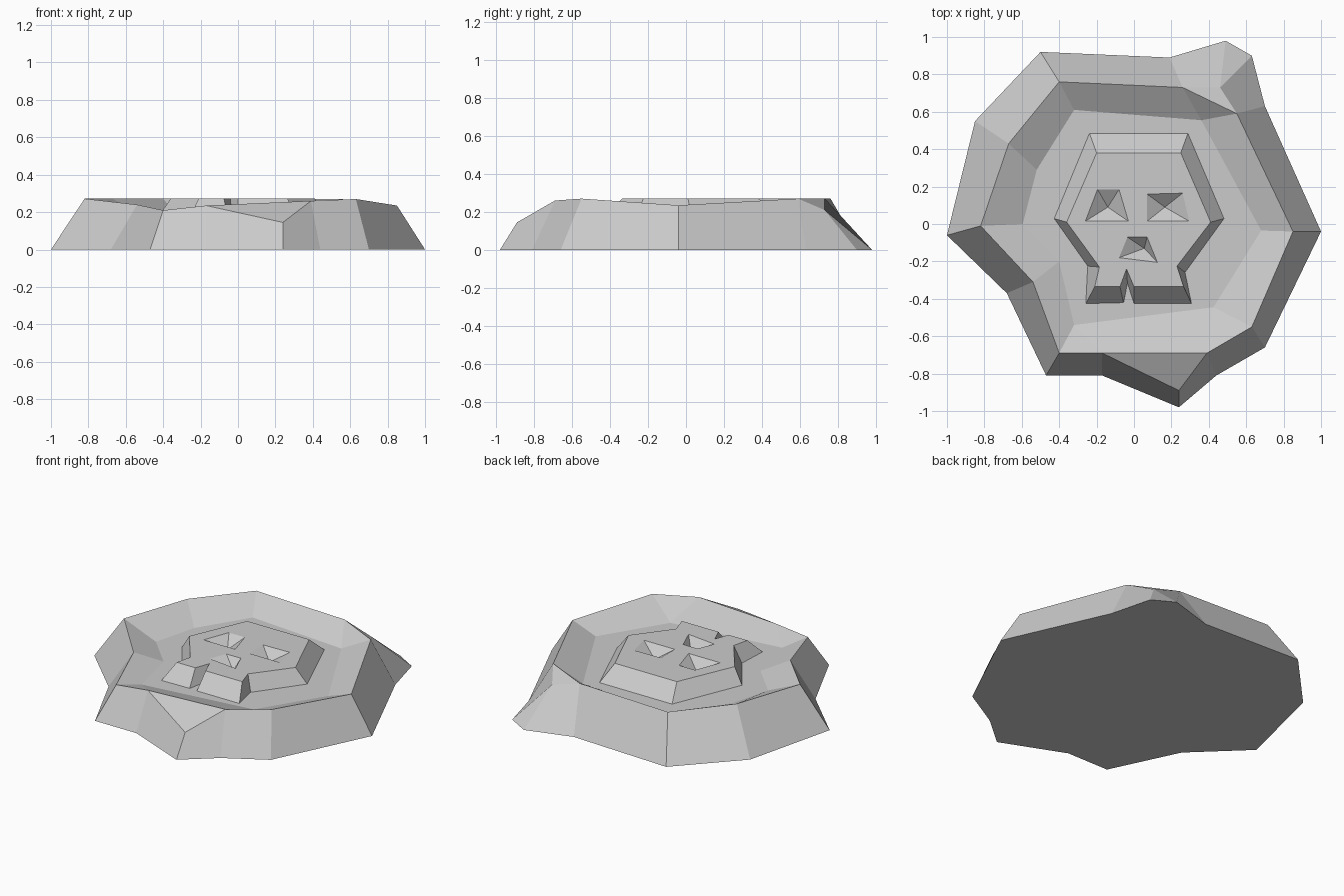
import bpy
import bmesh

default = bpy.data.objects.get("Cube")
if default:
    bpy.data.objects.remove(default, do_unlink=True)

stone = bpy.data.materials.new("stone grey")
stone.use_nodes = True
stone_colour = (0.6, 0.6, 0.6, 1)
stone.diffuse_color = stone_colour
stone.node_tree.nodes["Principled BSDF"].inputs["Base Color"].default_value = stone_colour

FLOOR = 0.175
TOP = 0.272
PIT = 0.21


def finish(name, bm):
    """Clean the mesh and turn it into a flat shaded object."""
    bmesh.ops.remove_doubles(bm, verts=bm.verts, dist=0.0005)
    bmesh.ops.recalc_face_normals(bm, faces=bm.faces)
    mesh = bpy.data.meshes.new(name)
    bm.to_mesh(mesh)
    bm.free()
    mesh.materials.append(stone)
    obj = bpy.data.objects.new(name, mesh)
    bpy.context.collection.objects.link(obj)
    return obj


def ring(bm, points, z=None):
    return [bm.verts.new((p[0], p[1], p[2] if z is None else z)) for p in points]


def close_loop(bm, verts):
    return [bm.edges.new((v, verts[i - 1])) for i, v in enumerate(verts)]


def add_face(bm, corners):
    """Make a face, skipping corners that share a position."""
    kept = []
    for v in corners:
        if all((v.co - k.co).length > 0.0005 for k in kept):
            kept.append(v)
    if len(kept) > 2:
        bm.faces.new(kept)


def bridge(bm, lower, upper):
    for i in range(len(lower)):
        add_face(bm, (lower[i - 1], lower[i], upper[i], upper[i - 1]))


# Rim corners, counterclockwise from the +x side
east = (.85, -.04, .235)
north_east = (.55, .59, .27)
north = (.26, .73, .272)
north_west = (-.40, .76, .272)
west_upper = (-.67, .43, .272)
west = (-.82, -.01, .272)
west_lower = (-.54, -.31, .24)
south_west = (-.40, -.69, .21)
south = (-.17, -.69, .235)
south_mid = (.39, -.69, .26)
south_east = (.63, -.55, .27)
notch = (.46, .73, .21)
spur = (.24, -.89, .145)

# Floor corners of the recess
f_e, f_ne, f_nw = (.68, -.035), (.36, .555), (-.32, .61)
f_wu, f_w, f_wl = (-.52, .29), (-.595, 0), (-.40, -.20)
f_sw, f_se = (-.32, -.54), (.425, -.445)

# Each rib runs from the ground over the shoulder and rim to the floor
ribs = [
    ((1, -.04), east, east, f_e),
    ((.70, .63), north_east, north_east, f_ne),
    ((.63, .90), notch, north_east, f_ne),
    ((.49, .98), notch, north, f_ne),
    ((.19, .89), north, north, f_ne),
    ((-.50, .92), north_west, north_west, f_nw),
    ((-.85, .55), west_upper, west_upper, f_wu),
    ((-1, -.06), west, west, f_w),
    ((-.68, -.37), west_lower, west_lower, f_wl),
    ((-.47, -.81), south_west, south_west, f_sw),
    ((-.17, -.81), south, south, f_sw),
    ((.24, -.98), spur, south_mid, f_se),
    ((.44, -.81), south_mid, south_mid, f_se),
    ((.70, -.66), south_east, south_east, f_se),
]

# Stone slab with a sunken top
bm = bmesh.new()
base, shoulder, rim, floor = zip(*ribs)
rings = [ring(bm, base, 0), ring(bm, shoulder), ring(bm, rim), ring(bm, floor, FLOOR)]
for lower, upper in zip(rings, rings[1:]):
    bridge(bm, lower, upper)
add_face(bm, rings[0][::-1])
add_face(bm, rings[-1])
finish("stone_slab", bm)

# Carved skull: foot outline and the matching top outline
foot = [(-.24, .49), (-.43, .03), (-.25, -.225), (-.26, -.43), (-.055, -.425),
        (-.035, -.32), (0, -.43), (.31, -.43), (.275, -.26), (.485, .03), (.29, .49)]
crown = [(-.20, .38), (-.36, .01), (-.185, -.23), (-.21, -.335), (-.075, -.335),
         (-.04, -.24), (0, -.335), (.265, -.335), (.23, -.225), (.41, .01), (.25, .38)]

# Eye and nose sockets: rim corners and the deepest point
sockets = [
    ([(-.195, .185), (-.08, .185), (-.03, .015), (-.26, .015)], (-.14, .09)),
    ([(.07, .16), (.26, .165), (.295, .015), (.07, .015)], (.165, .09)),
    ([(-.035, -.07), (.07, -.07), (.125, -.205), (-.08, -.18)], (.055, -.13)),
]

bm = bmesh.new()
low = ring(bm, foot, FLOOR - .005)
high = ring(bm, crown, TOP)
edges = close_loop(bm, high)
loops = []
for corners, deepest in sockets:
    loop = ring(bm, corners, TOP)
    edges += close_loop(bm, loop)
    loops.append((loop, deepest))
bmesh.ops.triangle_fill(bm, edges=edges, use_beauty=True, use_dissolve=False)
bridge(bm, low, high)
for loop, deepest in loops:
    bottom = bm.verts.new((*deepest, PIT))
    for i, v in enumerate(loop):
        bm.faces.new((loop[i - 1], v, bottom))
add_face(bm, low)
finish("carved_skull", bm)
